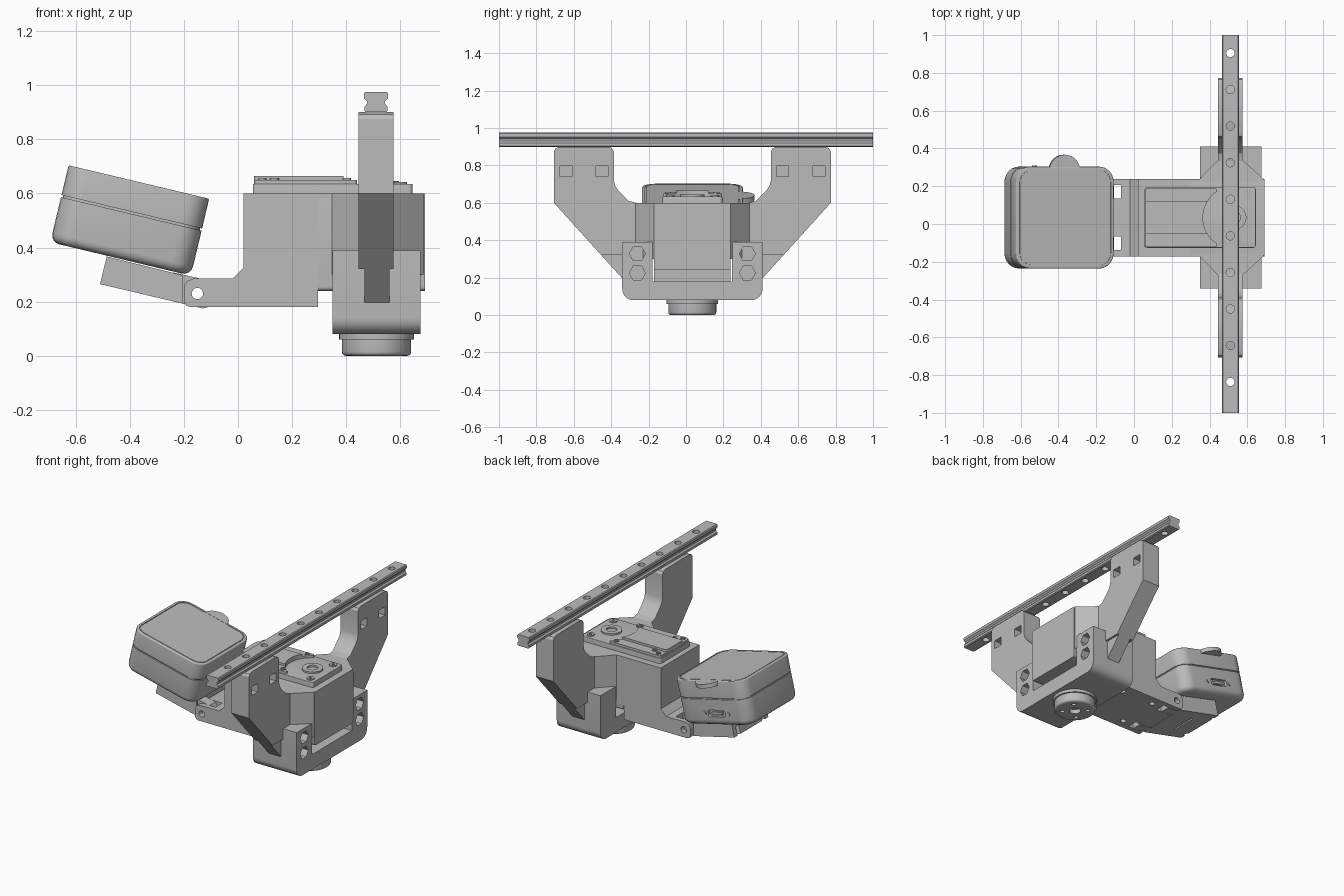
import bpy, bmesh, math
from mathutils import Matrix, Vector

if "Cube" in bpy.data.objects:
    bpy.data.objects.remove(bpy.data.objects["Cube"])

grey = bpy.data.materials.new("plain grey")
grey.use_nodes = True
COLOR = (0.5, 0.5, 0.5, 1)
grey.diffuse_color = COLOR
grey.node_tree.nodes["Principled BSDF"].inputs["Base Color"].default_value = COLOR

MID = 0.034           # y of the symmetry plane of the mechanism
TILT = Matrix.Translation((-0.4, MID, 0.5)) @ Matrix.Rotation(math.radians(13.4), 4, 'Y')


def finish(name, bm, matrix=None):
    bmesh.ops.recalc_face_normals(bm, faces=bm.faces)
    if matrix:
        bm.transform(matrix)
    mesh = bpy.data.meshes.new(name)
    bm.to_mesh(mesh)
    bm.free()
    ob = bpy.data.objects.new(name, mesh)
    bpy.context.collection.objects.link(ob)
    mesh.materials.append(grey)
    return ob


def round_edges(bm, axis, radius, segments=6, side=None):
    """Bevel edges along an axis, or the rim at the top (1) or bottom (-1)."""
    if side:
        z = max(v.co.z * side for v in bm.verts)
        edges = [e for e in bm.edges if all(abs(v.co.z * side - z) < 1e-4 for v in e.verts)]
    else:
        edges = [e for e in bm.edges
                 if abs((e.verts[1].co - e.verts[0].co).normalized()[axis]) > 0.99]
    bmesh.ops.bevel(bm, geom=edges, offset=radius, segments=segments, profile=0.5, affect='EDGES')


def box(name, lo, hi, corner=0, axis=2, top=0, bottom=0, matrix=None):
    bm = bmesh.new()
    bmesh.ops.create_cube(bm, size=1)
    for v in bm.verts:
        v.co = [l + (c + 0.5) * (h - l) for l, h, c in zip(lo, hi, v.co)]
    if corner:
        round_edges(bm, axis, corner)
    if top:
        round_edges(bm, 2, top, 4, 1)
    if bottom:
        round_edges(bm, 2, bottom, 4, -1)
    return finish(name, bm, matrix)


def prism(name, pts, axis, lo, hi):
    """Extrude a profile of the two remaining coordinates along an axis."""
    bm = bmesh.new()

    def point(p, depth):
        c = list(p)
        c.insert(axis, depth)
        return c
    face = bm.faces.new([bm.verts.new(point(p, lo)) for p in pts])
    new = bmesh.ops.extrude_face_region(bm, geom=[face])["geom"]
    shift = Vector(point((0, 0), hi - lo))
    bmesh.ops.translate(bm, vec=shift, verts=[g for g in new if isinstance(g, bmesh.types.BMVert)])
    return finish(name, bm)


def cyl(name, centre, radius, depth, axis=2, sides=32, matrix=None, top=0, bottom=0):
    bm = bmesh.new()
    bmesh.ops.create_cone(bm, cap_ends=True, segments=sides, radius1=radius, radius2=radius, depth=depth)
    if top:
        round_edges(bm, 2, top, 4, 1)
    if bottom:
        round_edges(bm, 2, bottom, 4, -1)
    turn = [Matrix.Rotation(math.pi / 2, 4, 'Y'), Matrix.Rotation(math.pi / 2, 4, 'X'), Matrix()][axis]
    bm.transform(Matrix.Translation(centre) @ turn)
    return finish(name, bm, matrix)


def cut(target, *cutters):
    for c in cutters:
        mod = target.modifiers.new("cut", 'BOOLEAN')
        mod.operation, mod.object, mod.solver = 'DIFFERENCE', c, 'EXACT'
        bpy.context.view_layer.objects.active = target
        bpy.ops.object.modifier_apply(modifier=mod.name)
        bpy.data.objects.remove(c)


# Linear rail with grooved sides and a row of screw holes
half = [(0.037, 0.9), (0.043, 0.905), (0.043, 0.92), (0.034, 0.93), (0.034, 0.942),
        (0.045, 0.953), (0.045, 0.97), (0.04, 0.975)]
RX = 0.51
rail = prism("rail", [(RX + x, z) for x, z in half] + [(RX - x, z) for x, z in reversed(half)], 1, -1, 1)
for i in range(10):
    cut(rail, cyl("cutter", (RX, 0.905 - 0.1935 * i, 0.94), 0.022, 0.2, sides=20))

# Rail arms: wide upper bracket with nut pockets, narrow foot on the clamp side
upper = [(0.487, 0.32), (0.74, 0.6), (0.74, 0.875), (0.73, 0.892), (0.712, 0.9), (0.448, 0.9),
         (0.43, 0.892), (0.42, 0.875), (0.42, 0.72), (0.412, 0.69), (0.395, 0.665),
         (0.34, 0.61), (0.3, 0.6), (0.3, 0.32)]
foot = [(0.3, 0.18), (0.36, 0.18), (0.496, 0.33), (0.3, 0.33)]
for s, side in ((1, "back"), (-1, "front")):
    arm = prism(side + "_rail_arm", [(MID + s * v, z) for v, z in upper], 0, 0.445, 0.575)
    for v in (0.482, 0.676):
        y = MID + s * v
        cut(arm, box("cutter", (0.525, y - 0.032, 0.74), (0.6, y + 0.032, 0.797)))
    prism(side + "_arm_foot", [(MID + s * v, z) for v, z in foot], 0, 0.468, 0.56)

# Clamp: U-shaped cradle with hexagonal nut pockets
clamp = box("clamp", (0.35, MID - 0.375, 0.08), (0.675, MID + 0.375, 0.39))
bm = bmesh.new()
bm.from_mesh(clamp.data)
low = [e for e in bm.edges if all(v.co.z < 0.1 for v in e.verts)
       and abs(e.verts[0].co.x - e.verts[1].co.x) > 0.1]
bmesh.ops.bevel(bm, geom=low, offset=0.06, segments=8, profile=0.5, affect='EDGES')
bm.to_mesh(clamp.data)
bm.free()
cut(clamp, box("cutter", (0.3, MID - 0.212, 0.18), (0.8, MID + 0.212, 0.5)))
for s in (1, -1):
    for z in (0.225, 0.328):
        y = MID + s * 0.294
        cut(clamp, cyl("cutter", (0.5, y, z), 0.024, 0.6, 0, 20),
            cyl("cutter", (0.68, y, z), 0.043, 0.12, 0, 6))

# Motor: rounded block inside the clamp, with an eight-sided collar above it
motor = box("motor_block", (0.296, MID - 0.205, 0.24), (0.69, MID + 0.205, 0.6), 0.015, 0)
collar = [(0.348, 0.205), (0.445, 0.305), (0.575, 0.305), (0.685, 0.205)]
prism("motor_collar", [(x, MID + v) for x, v in collar]
      + [(x, MID - v) for x, v in reversed(collar)], 2, 0.3, 0.6)

# Motor top: stepped covers with a round recess, hub ring and screws
HX = 0.53
box("motor_cap", (0.055, MID - 0.16, 0.59), (0.645, MID + 0.16, 0.635), 0.015, top=0.004)
for name, x1, w, z in (("wide_cover", 0.44, 0.155, 0.65), ("raised_cover", 0.4, 0.087, 0.665)):
    cover = box(name, (0.06, MID - w, 0.63), (x1, MID + w, z), 0.012)
    cut(cover, cyl("cutter", (HX, MID, 0.66), 0.165, 0.1, sides=48))
ring = cyl("hub_ring", (HX, MID, 0.636), 0.065, 0.02)
cut(ring, cyl("cutter", (HX, MID, 0.64), 0.033, 0.06))
for s in (1, -1):
    for x, v, z in ((0.09, 0.13, 0.65), (0.135, 0.105, 0.65), (0.402, 0.13, 0.65), (0.6, 0.12, 0.635)):
        screw = cyl("cover_screw", (x, MID + s * v, z), 0.024 if x > 0.5 else 0.016, 0.014, sides=20)
        cut(screw, cyl("cutter", (x, MID + s * v, z + 0.007), 0.01, 0.012, sides=6))

# Output horn underneath
cyl("horn_flange", (0.512, MID, 0.071), 0.138, 0.022, sides=48)
horn = cyl("output_horn", (0.512, MID, 0.035), 0.128, 0.07, sides=48, bottom=0.015)
cut(horn, cyl("cutter", (0.512, MID, 0), 0.035, 0.06))
for i in range(4):
    a = math.pi / 4 + i * math.pi / 2
    cut(horn, cyl("cutter", (0.512 + 0.08 * math.cos(a), MID + 0.08 * math.sin(a), 0), 0.014, 0.05, sides=16))

# Housing around the motor, running out to the hinge
housing = prism("housing", [(-0.07, 0.18), (0.295, 0.18), (0.295, 0.275), (0.35, 0.275), (0.35, 0.6),
                            (0.02, 0.6), (0.02, 0.325), (-0.02, 0.285), (-0.07, 0.285)],
                1, MID - 0.205, MID + 0.205)
for s in (1, -1):
    for x in (0.0, 0.24):
        cut(housing, cyl("cutter", (x, MID + s * 0.14, 0.18), 0.018, 0.08, sides=20))

# Hinge: outer ears and a middle knuckle on the housing, two knuckles on the plate
knuckle = [(-0.06, 0.18), (-0.06, 0.285), (-0.165, 0.285), (-0.188, 0.276), (-0.2, 0.255),
           (-0.2, 0.2), (-0.19, 0.185), (-0.175, 0.18)]
for name, lo, hi in (("front_ear", -0.205, -0.172), ("back_ear", 0.172, 0.205), ("middle_knuckle", -0.1, 0.1)):
    ear = prism(name, knuckle, 1, MID + lo, MID + hi)
    cut(ear, cyl("cutter", (-0.15, MID, 0.23), 0.021, 0.8, 1, 24))
tongue = [(-0.24, 0.201), (-0.13, 0.175), (-0.11, 0.18), (-0.105, 0.2), (-0.105, 0.255),
          (-0.12, 0.28), (-0.15, 0.288), (-0.24, 0.308)]
for s in (1, -1):
    a, b = sorted((MID + s * 0.102, MID + s * 0.17))
    knob = prism("plate_knuckle", tongue, 1, a, b)
    cut(knob, cyl("cutter", (-0.15, MID, 0.23), 0.021, 0.8, 1, 24))

# Tilted mounting plate below the sensor case
plate = prism("mounting_plate", [(-0.485, 0.367), (-0.51, 0.265), (-0.205, 0.193), (-0.205, 0.298)],
              1, MID - 0.18, MID + 0.18)
for s in (1, -1):
    cut(plate, cyl("cutter", (-0.05, s * 0.13, -0.24), 0.016, 0.09, sides=20, matrix=TILT))
cut(plate, box("cutter", (0.08, -0.09, -0.28), (0.095, 0.09, -0.22), matrix=TILT))

# Sensor case: two rounded shells with a seam, lid panel and side tab
shell = box("lower_shell", (-0.267, -0.27, -0.146), (0.267, 0.27, 0.025), 0.08, bottom=0.035, matrix=TILT)
box("case_seam", (-0.26, -0.263, 0.01), (0.26, 0.263, 0.05), 0.075, matrix=TILT)
upper_shell = box("upper_shell", (-0.267, -0.27, 0.033), (0.267, 0.27, 0.146), 0.08, top=0.006, matrix=TILT)
groove = box("cutter", (-0.25, -0.253, 0.141), (0.25, 0.253, 0.16), 0.065, matrix=TILT)
cut(upper_shell, groove)
box("lid_panel", (-0.245, -0.248, 0.13), (0.245, 0.248, 0.146), 0.062, matrix=TILT)
cyl("side_tab", (0.0, 0.25, 0.132), 0.083, 0.026, matrix=TILT, sides=40)

# Cable socket on the back of the case
cut(shell, box("cutter", (-0.09, 0.25, -0.09), (0.04, 0.3, -0.045), 0.015, 1, matrix=TILT))
box("socket_core", (-0.065, 0.24, -0.076), (0.015, 0.266, -0.059), matrix=TILT)
for x in (-0.115, 0.065):
    cyl("socket_screw", (x, 0.27, -0.067), 0.014, 0.012, 1, 6, TILT)

# Smooth the rounded parts, keep the edges sharp
bpy.ops.object.select_all(action='DESELECT')
for ob in bpy.context.collection.objects:
    if ob.type == 'MESH':
        ob.select_set(True)
        bpy.context.view_layer.objects.active = ob
bpy.ops.object.shade_smooth_by_angle(angle=math.radians(30))
